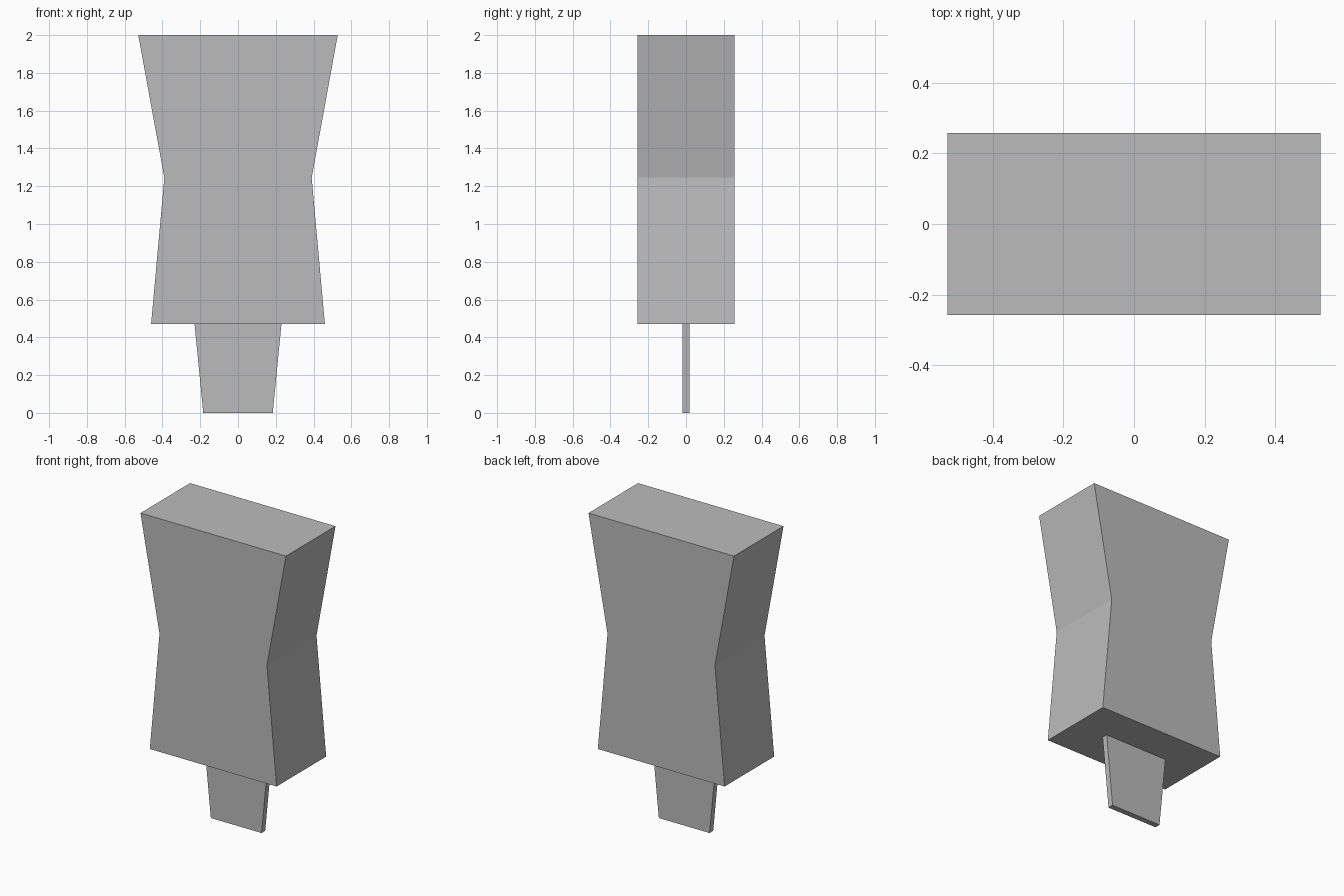
import bpy

if "Cube" in bpy.data.objects:
    bpy.data.objects.remove(bpy.data.objects["Cube"])

# Single flat grey
grey = bpy.data.materials.new("grey")
grey.diffuse_color = (0.5, 0.5, 0.5, 1.0)
grey.use_nodes = True
grey.node_tree.nodes["Principled BSDF"].inputs["Base Color"].default_value = grey.diffuse_color


def mirrored_slab(name, half_profile, depth):
    """Extrude a left-right symmetric outline, given as (half width, z), along y."""
    outline = half_profile + [(-x, z) for x, z in reversed(half_profile)]
    n = len(outline)
    verts = [(x, y, z) for y in (-depth / 2, depth / 2) for x, z in outline]
    faces = [tuple(range(n)), tuple(reversed(range(n, 2 * n)))]
    faces += [(i, i + n, (i + 1) % n + n, (i + 1) % n) for i in range(n)]
    mesh = bpy.data.meshes.new(name)
    mesh.from_pydata(verts, [], faces)
    mesh.materials.append(grey)
    obj = bpy.data.objects.new(name, mesh)
    bpy.context.collection.objects.link(obj)
    return obj


# Waisted block
mirrored_slab("body", [(0.46, 0.47), (0.39, 1.245), (0.528, 2.0)], 0.514)

# Thin tapered tongue below the block
mirrored_slab("tongue", [(0.184, 0.0), (0.23, 0.47)], 0.038)
